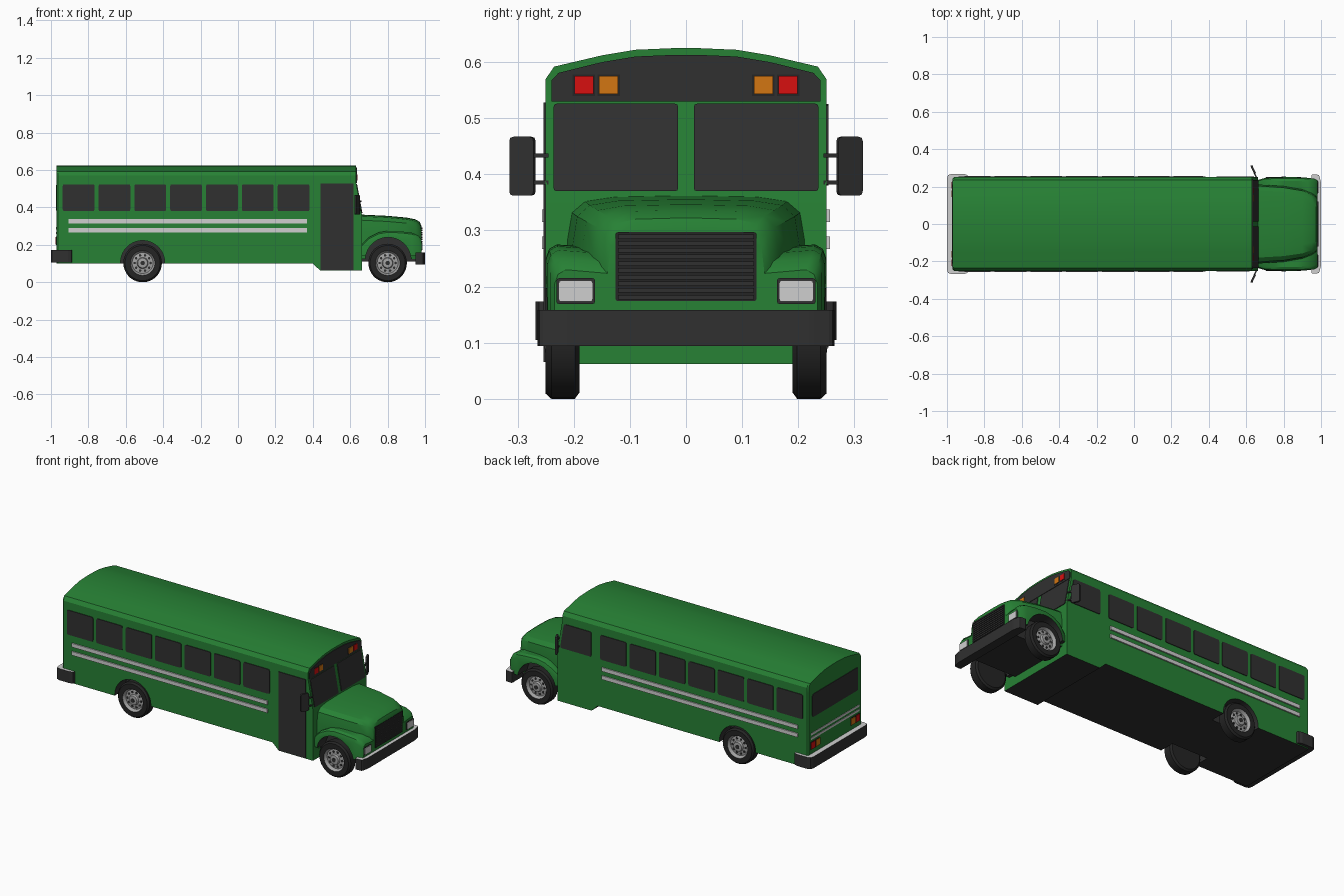
import bpy, bmesh, math
from mathutils import Vector

cube = bpy.data.objects.get("Cube")
if cube:
    bpy.data.objects.remove(cube, do_unlink=True)


def material(name, r, g, b):
    m = bpy.data.materials.new(name)
    m.use_nodes = True
    m.diffuse_color = (r, g, b, 1)
    m.node_tree.nodes["Principled BSDF"].inputs["Base Color"].default_value = (r, g, b, 1)
    return m


GREEN = material("green paint", 0.02, 0.22, 0.035)
DARK = material("dark trim", 0.03, 0.03, 0.03)
BLACK = material("black rubber", 0.018, 0.018, 0.018)
SILVER = material("light silver", 0.62, 0.62, 0.62)
STEEL = material("wheel steel", 0.36, 0.36, 0.36)
RED = material("red lens", 0.68, 0.005, 0.005)
ORANGE = material("orange lens", 0.65, 0.18, 0.006)


def finish(name, bm, mats, rule=None, smooth=False):
    bmesh.ops.recalc_face_normals(bm, faces=bm.faces)
    bm.normal_update()
    if rule:
        for f in bm.faces:
            f.material_index = rule(f)
    me = bpy.data.meshes.new(name)
    bm.to_mesh(me)
    bm.free()
    for m in mats:
        me.materials.append(m)
    ob = bpy.data.objects.new(name, me)
    bpy.context.collection.objects.link(ob)
    if smooth:
        shade(ob)
    return ob


def activate(ob):
    bpy.ops.object.select_all(action="DESELECT")
    ob.select_set(True)
    bpy.context.view_layer.objects.active = ob


def shade(ob):
    activate(ob)
    bpy.ops.object.shade_smooth_by_angle(angle=math.radians(32))


def plate(name, pts, depth, mats, corner=0, rule=None):
    """Extrude a polygon by a vector, optionally with rounded corners."""
    pts = [Vector(p) for p in pts]
    if corner:
        out = []
        for i, p in enumerate(pts):
            a = p + (pts[i - 1] - p).normalized() * corner
            b = p + (pts[(i + 1) % len(pts)] - p).normalized() * corner
            out += [a, (a + b) / 4 + p / 2, b]
        pts = out
    bm = bmesh.new()
    face = bm.faces.new([bm.verts.new(p) for p in pts])
    ext = bmesh.ops.extrude_face_region(bm, geom=[face], use_keep_orig=True)
    bmesh.ops.translate(bm, vec=Vector(depth), verts=[v for v in ext["geom"] if isinstance(v, bmesh.types.BMVert)])
    return finish(name, bm, mats, rule)


def side_plate(name, s, x0, x1, z0, z1, mat, thick=0.005, corner=0):
    return plate(name, [(x0, s * .249, z0), (x1, s * .249, z0), (x1, s * .249, z1), (x0, s * .249, z1)],
                 (0, s * thick, 0), [mat], corner)


def end_plate(name, x, y0, y1, z0, z1, thick, mat, corner=0):
    return plate(name, [(x, y0, z0), (x, y1, z0), (x, y1, z1), (x, y0, z1)], (thick, 0, 0), [mat], corner)


def loft(name, rings, mats, rule=None):
    """Skin rings of points and close both ends with strips."""
    bm = bmesh.new()
    rows = [[bm.verts.new(p) for p in r] for r in rings]
    n = len(rows[0])
    for a, b in zip(rows, rows[1:]):
        for i in range(n):
            j = (i + 1) % n
            bm.faces.new((a[i], a[j], b[j], b[i]))
    for r in (rows[0], rows[-1]):
        for i in range(n // 2 - 1):
            bm.faces.new((r[i], r[i + 1], r[n - 2 - i], r[n - 1 - i]))
    return finish(name, bm, mats, rule)


def mirrored(half):
    return half + [(x, -y, z) for x, y, z in reversed(half)]


def cut_wheel_well(ob, x, z, radius, s):
    ring = [(x + radius * math.cos(a * math.tau / 40), s * .16, z + radius * math.sin(a * math.tau / 40))
            for a in range(40)]
    cutter = plate("well_cutter", ring, (0, s * .2, 0), [DARK])
    cutter.hide_render = True
    activate(ob)
    mod = ob.modifiers.new("well", "BOOLEAN")
    mod.operation, mod.solver, mod.object = "DIFFERENCE", "EXACT", cutter
    mod.material_mode = "TRANSFER"
    bpy.ops.object.modifier_apply(modifier=mod.name)
    bpy.data.objects.remove(cutter, do_unlink=True)


def underside(f):
    return 1 if f.normal.z < -0.6 else 0


def front_x(z):
    return .63 + .033 * min(1, max(0, (.54 - z) / .18))


# Passenger body with arched roof, lower step and raked windshield
roof = [(.25, .57), (.235, .592), (.15, .612), (.09, .622), (.02, .625)]


def body_ring(x, floor, scale=1.0):
    half = [(.25, floor), (.25, .36), (.25, .54)] + roof
    return mirrored([(front_x(z) if x is None else x, y * scale, z) for y, z in half])


body = loft("bus_body", [body_ring(-.97, .1, .975), body_ring(-.962, .1), body_ring(.4, .1),
                         body_ring(.44, .062), body_ring(None, .062)], [GREEN, DARK], underside)

# Hood tapering to the nose
hood_rings = []
for x, w, top in [(.655, .212, .362), (.8, .202, .355), (.9, .185, .346), (.95, .165, .336),
                  (.972, .15, .322), (.98, .14, .302)]:
    hood_rings.append(mirrored([(x, w, .125), (x, w, top - .08), (x, w * .96, top - .03),
                                (x, w * .85, top - .01), (x, w * .6, top - .002), (x, .02, top)]))
hood = loft("hood", hood_rings, [GREEN, DARK], underside)

# Fenders, wheel wells and everything paired left and right
for s, side in ((1, "left"), (-1, "right")):
    rings = []
    for x, w, top in [(.66, .235, .2), (.7, .246, .24), (.75, .249, .266), (.8, .25, .275), (.87, .25, .272),
                      (.93, .247, .265), (.965, .242, .25), (.98, .234, .23)]:
        rings.append([(x, s * y, z) for y, z in ((.1, .14), (w, .14), (w, top - .025), (w - .006, top - .008),
                                                 (w - .02, top), (.1, top - .01))])
    fender = loft(side + "_fender", rings, [GREEN, DARK], underside)
    cut_wheel_well(body, -.51, .105, .118, s)
    for ob in (hood, fender):
        cut_wheel_well(ob, .803, .118, .122, s)
    shade(fender)

    # Side windows and stripes
    for i in range(7):
        x = -.937 + i * .1915
        side_plate(f"{side}_window_{i + 1}", s, x, x + .17, .38, .524, DARK, corner=.01)
    for i, z in enumerate((.267, .315)):
        side_plate(f"{side}_stripe_{i + 1}", s, -.905, .37, z, z + .022, SILVER, .008)

    # Windshield pane and warning lights
    pane = [(front_x(z) - .002, s * y, z) for y, z in ((.014, .37), (.236, .37), (.236, .526), (.014, .526))]
    plate(side + "_windshield", pane, (.006, 0, 0), [DARK], .006)
    for y, mat, word in ((.165, RED, "red"), (.121, ORANGE, "orange")):
        end_plate(f"{side}_{word}_warning_surround", .633, s * (y - .003), s * (y + .037), .54, .578, .003, BLACK)
        end_plate(f"{side}_{word}_warning_light", .633, s * y, s * (y + .034), .543, .575, .006, mat)

    # Rear lamps
    for y, mat, word in ((.19, RED, "red"), (.145, ORANGE, "orange")):
        end_plate(f"{side}_{word}_rear_surround", -.968, s * (y - .003), s * (y + .038), .2, .244, -.005, BLACK)
        end_plate(f"{side}_{word}_rear_lamp", -.968, s * y, s * (y + .035), .203, .241, -.008, mat)

    # Headlight
    end_plate(side + "_headlight_surround", .977, s * .162, s * .231, .169, .215, .006, DARK, .005)
    end_plate(side + "_headlight", .98, s * .166, s * .227, .173, .211, .006, SILVER, .005)

    # Mirror on two arms
    plate(side + "_mirror", [(.642, s * .268, .362), (.622, s * .311, .362), (.622, s * .311, .467),
                             (.642, s * .268, .467)], (.01, s * .004, 0), [DARK], .008)
    for z in (.382, .43):
        plate(side + "_mirror_arm", [(.652, s * .245, z), (.638, s * .275, z), (.638, s * .275, z + .007),
                                     (.652, s * .245, z + .007)], (.008, 0, 0), [DARK])
shade(body)
shade(hood)

# Entry door on the right, sloped driver window on the left
side_plate("entry_door", -1, .44, .617, .066, .528, DARK)
plate("driver_window", [(.44, .249, .38), (.642, .249, .38), (.618, .249, .525), (.44, .249, .525)],
      (0, .005, 0), [DARK], .01)

# Dark arched panel above the windshield
arch = [(.24, .53), (.24, .567), (.227, .581), (.15, .6), (.09, .61), (.02, .613)]
plate("destination_panel", mirrored([(.629, y, z) for y, z in arch]), (.006, 0, 0), [DARK])

# Rear window and stripes
end_plate("rear_window", -.967, -.212, .212, .385, .52, -.006, DARK, .012)
for z in (.257, .283):
    end_plate("rear_stripe", -.967, -.225, .225, z, z + .012, -.006, SILVER)

# Grille with slats
end_plate("grille", .975, -.126, .126, .174, .297, .007, BLACK, .005)
for i in range(10):
    z = .177 + i * .012
    end_plate("grille_slat", .98, -.121, .121, z, z + .008, .006, DARK)


# Bumpers with bright upper faces, and the chassis
def top_face(f):
    return 1 if f.normal.z > .5 else 0


plate("rear_bumper", [(-.885, .268, .105), (-1, .268, .105), (-1, -.268, .105), (-.885, -.268, .105)],
      (0, 0, .068), [DARK, SILVER], .025, top_face)
plate("front_bumper", [(.948, .265, .094), (.99, .263, .094), (1, .22, .094), (1, -.22, .094),
                       (.99, -.263, .094), (.948, -.265, .094)], (0, 0, .064), [DARK, SILVER], .008, top_face)
plate("front_chassis", [(.65, .165, .11), (.96, .165, .11), (.96, -.165, .11), (.65, -.165, .11)],
      (0, 0, .03), [DARK])
plate("front_valance", [(.975, .23, .13), (.975, -.23, .13), (.975, -.23, .165), (.975, .23, .165)],
      (-.02, 0, 0), [GREEN])


# Wheels: revolved tyre and rim with a ring of dark holes
def wheel(name, x, s):
    profile = [(0, .19), (.092, .19), (.103, .198), (.103, .24), (.094, .25), (.066, .25), (.063, .246),
               (.056, .234), (.03, .238), (.026, .25), (.012, .252), (0, .252)]
    bm = bmesh.new()
    verts = [bm.verts.new((x + r, s * y, .103)) for r, y in profile]
    edges = [bm.edges.new(p) for p in zip(verts, verts[1:])]
    bmesh.ops.spin(bm, geom=verts + edges, cent=(x, 0, .103), axis=(0, 1, 0), angle=math.tau, steps=36)
    bmesh.ops.remove_doubles(bm, verts=bm.verts, dist=.0005)

    def rim(f):
        c = f.calc_center_median()
        return 1 if math.hypot(c.x - x, c.z - .103) < .066 and abs(c.y) > .22 else 0
    finish(name, bm, [BLACK, STEEL], rim, True)
    for k in range(10):
        a = k * math.tau / 10
        cx, cz = x + .043 * math.cos(a), .103 + .043 * math.sin(a)
        hole = [(cx + .007 * math.cos(t * math.tau / 8), s * .232, cz + .007 * math.sin(t * math.tau / 8))
                for t in range(8)]
        plate(name + "_hole", hole, (0, s * .006, 0), [DARK])
    cap = [(x + .012 * math.cos(t * math.tau / 12), s * .25, .103 + .012 * math.sin(t * math.tau / 12))
           for t in range(12)]
    plate(name + "_hub_cap", cap, (0, s * .004, 0), [DARK])


for s, side in ((1, "left"), (-1, "right")):
    wheel(side + "_rear_wheel", -.51, s)
    wheel(side + "_front_wheel", .8, s)
